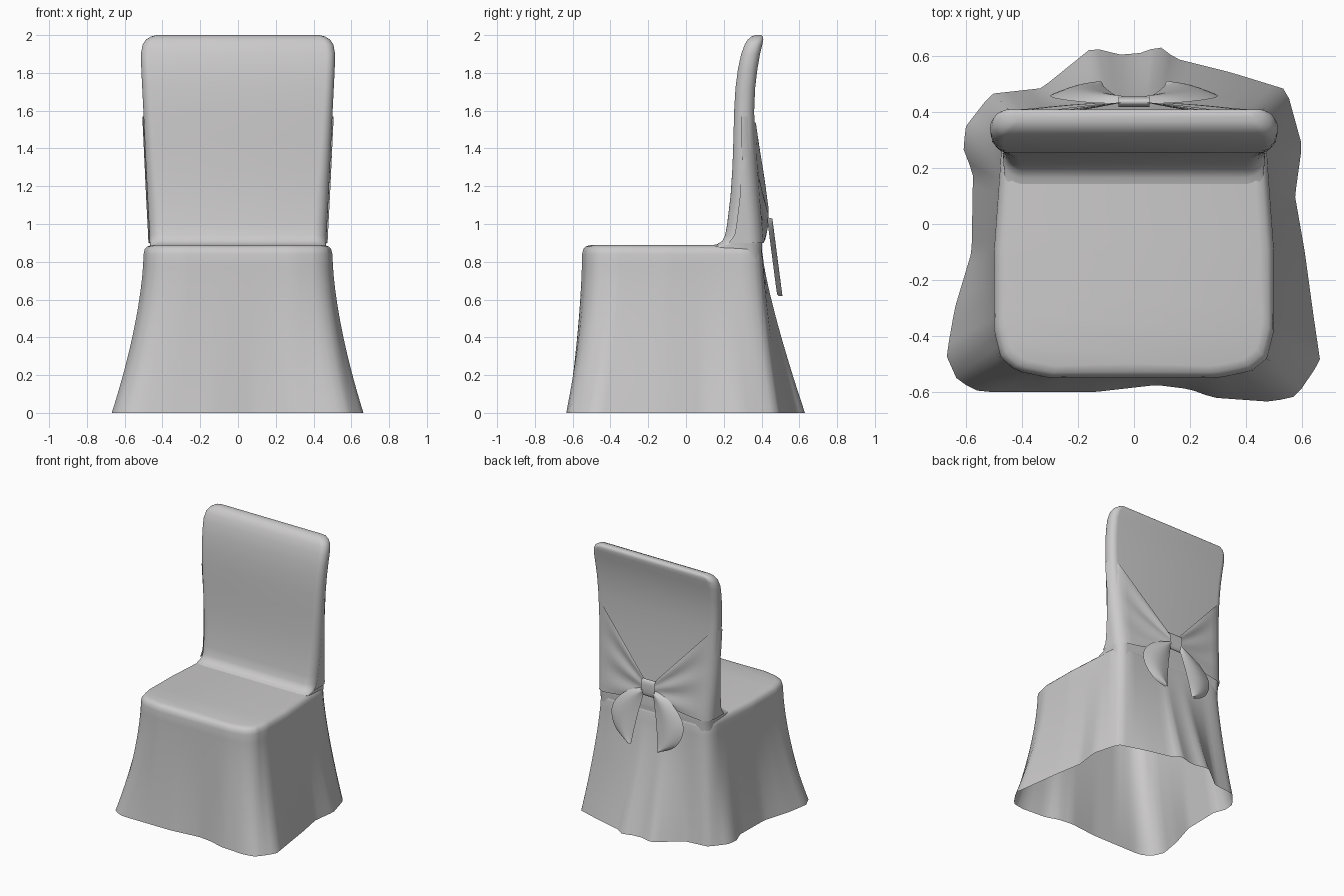
import bpy, bmesh, math
from mathutils import Vector
from mathutils.geometry import intersect_line_line_2d

if "Cube" in bpy.data.objects:
    bpy.data.objects.remove(bpy.data.objects["Cube"])

fabric = bpy.data.materials.new("light grey fabric")
fabric.diffuse_color = (0.6, 0.59, 0.59, 1)
fabric.use_nodes = True
fabric.node_tree.nodes["Principled BSDF"].inputs["Base Color"].default_value = fabric.diffuse_color


def finish(bm, name, angle=50):
    bmesh.ops.recalc_face_normals(bm, faces=bm.faces)
    me = bpy.data.meshes.new(name)
    bm.to_mesh(me)
    bm.free()
    ob = bpy.data.objects.new(name, me)
    bpy.context.collection.objects.link(ob)
    me.materials.append(fabric)
    bpy.ops.object.select_all(action='DESELECT')
    ob.select_set(True)
    bpy.context.view_layer.objects.active = ob
    bpy.ops.object.shade_smooth_by_angle(angle=math.radians(angle))
    return ob


def loft(bm, rows, closed=True):
    vs = [[bm.verts.new(p) for p in r] for r in rows]
    n = len(vs[0])
    for a, b in zip(vs, vs[1:]):
        for i in range(n if closed else n - 1):
            j = (i + 1) % n
            bm.faces.new((a[i], a[j], b[j], b[i]))
    return vs


def lerp(a, b, t):
    return a + (b - a) * t


# --- skirt and seat: seat outline flaring to a wavy hem
C = Vector((0, -0.07))
half = [(.30, -.55), (.42, -.525), (.475, -.48), (.50, -.38), (.50, -.1),
        (.478, .2), (.47, .33), (.44, .385), (.38, .405)]
seat_poly = half + [(-x, y) for x, y in reversed(half)]
hem_poly = [(-.67, -.47), (-.63, -.56), (-.55, -.60), (-.14, -.60), (.08, -.575), (.2, -.59),
            (.28, -.62), (.49, -.635), (.58, -.615), (.665, -.49), (.64, -.32), (.61, -.1),
            (.575, .1), (.6, .28), (.545, .48), (.35, .54), (.15, .59), (.09, .635),
            (.02, .61), (-.05, .605), (-.15, .63), (-.33, .485), (-.51, .465), (-.6, .35),
            (-.61, .27), (-.575, .18), (-.58, -.1), (-.64, -.3)]


def ray(poly, a):
    far = C + Vector((math.cos(a), math.sin(a))) * 3
    for i in range(len(poly)):
        hit = intersect_line_line_2d(C, far, Vector(poly[i - 1]), Vector(poly[i]))
        if hit:
            return Vector(hit)
    return C.copy()


N = 120
angles = [math.tau * (i + 0.37) / N for i in range(N)]
top = [ray(seat_poly, a) for a in angles]
hem = [ray(hem_poly, a) for a in angles]
rows = []
for k in range(15):
    z = 0.84 * k / 14
    u = 1 - z / 0.84
    row = []
    for a, p, q in zip(angles, top, hem):
        power = 1.6 - 0.35 * max(0, math.sin(a))
        v = p.lerp(q, u ** power)
        row.append((v.x, v.y, z))
    rows.append(row)
for z, inset in ((.866, .007), (.881, .023), (.888, .05)):
    rows.append([(*(p - (p - C).normalized() * inset), z) for p in top])
bm = bmesh.new()
vs = loft(bm, rows)
bm.faces.new(vs[-1])
# open the seat under the backrest
caps = [f for f in bm.faces if f.calc_center_median().z > 0.884]
geom = caps + list({e for f in caps for e in f.edges}) + list({v for f in caps for v in f.verts})
bmesh.ops.bisect_plane(bm, geom=geom, plane_co=(0, .2, 0), plane_no=(0, 1, 0))
bmesh.ops.delete(bm, geom=[f for f in bm.faces if f.calc_center_median().z > 0.885
                           and f.calc_center_median().y > .2], context='FACES')
finish(bm, "seat_skirt")

# --- backrest: rounded sections (z, half width, front y, back y)
prof = [(.82, .462, .12, .400), (.883, .464, .12, .402), (.893, .467, .165, .402),
        (.91, .468, .192, .401), (.94, .469, .207, .399), (1.0, .472, .218, .394),
        (1.15, .48, .236, .381), (1.3, .487, .246, .37), (1.45, .494, .251, .363),
        (1.6, .501, .255, .361), (1.72, .507, .262, .366), (1.82, .512, .275, .378),
        (1.9, .514, .292, .392), (1.95, .505, .311, .404), (1.975, .488, .326, .409),
        (1.992, .462, .345, .408), (2.0, .43, .366, .398)]


def section(z):
    for a, b in zip(prof, prof[1:]):
        if z <= b[0]:
            t = (z - a[0]) / (b[0] - a[0])
            return [lerp(a[i], b[i], t) for i in (1, 2, 3)]
    return prof[-1][1:]


def rounded(z, hw, yf, yb):
    r = min(.07, (yb - yf) * .47)
    pts = []
    for q, (sx, cy) in enumerate(((1, yb - r), (-1, yb - r), (-1, yf + r), (1, yf + r))):
        for k in range(8):
            a = math.pi / 2 * (q + k / 7)
            pts.append((sx * (hw - r) + r * math.cos(a), cy + r * math.sin(a), z))
    return pts


bm = bmesh.new()
vs = loft(bm, [rounded(*p) for p in prof])
bm.faces.new(vs[-1])
finish(bm, "backrest")

# --- sash: wide at the sides, gathered at the knot
M = 16
for side, name in ((1, "sash_right"), (-1, "sash_left")):
    cols = []
    for dx, ref, dy in ((.006, 0, .05), (.007, 1, -.07), (.004, 1, -.045), (-.018, 1, -.012), (-.06, 1, .008)):
        col = []
        for k in range(M + 1):
            z = lerp(.9, 1.57 + .6 * min(dx, 0), k / M)
            hw, yf, yb = section(z)
            col.append(Vector((side * (hw + dx), (yb if ref else yf) + dy, z)))
        cols.append(col)
    edge = cols[-1]
    for s in range(1, 9):
        t = s / 8
        col = []
        for k in range(M + 1):
            v = edge[k].lerp(Vector((side * .03, .436, lerp(1.0, 1.09, k / M))), t)
            v.y += .006 * math.sin(math.pi * t) * math.sin(k / M * 5 * math.pi)
            v.z += -.02 * math.sin(math.pi * t) * (1 - k / M)
            col.append(v)
        cols.append(col)
    bm = bmesh.new()
    loft(bm, cols, False)
    finish(bm, name)

# --- knot: flattened tube around the gathered sash
bm = bmesh.new()
rows = []
for x in (-.055, 0, .055):
    rows.append([(x, .436 + .019 * math.sin(a), 1.045 + .062 * math.copysign(abs(math.cos(a)) ** .6, math.cos(a)))
                 for a in (math.tau * i / 24 for i in range(24))])
loft(bm, rows)
finish(bm, "knot")

# --- bow tails: curved petals between an inner and an outer edge
inner = [(.035, 1.02), (.05, .95), (.075, .85), (.09, .76), (.105, .67), (.11, .62)]
outer = [(.05, 1.035), (.17, 1.0), (.28, .90), (.315, .80), (.25, .665), (.13, .62)]
for side, name in ((1, "bow_tail_right"), (-1, "bow_tail_left")):
    rows = []
    for (xi, zi), (xo, zo) in zip(inner, outer):
        row = []
        for k in range(9):
            t = k / 8
            x, z = lerp(xi, xo, t), lerp(zi, zo, t)
            y = .44 + .13 * (1.04 - z) + .022 * math.sin(math.pi * t) - .012 * t
            row.append((side * x, y, z))
        rows.append(row)
    bm = bmesh.new()
    loft(bm, rows, False)
    ob = finish(bm, name, 80)
    sub = ob.modifiers.new("smooth", 'SUBSURF')
    sub.levels = sub.render_levels = 2
